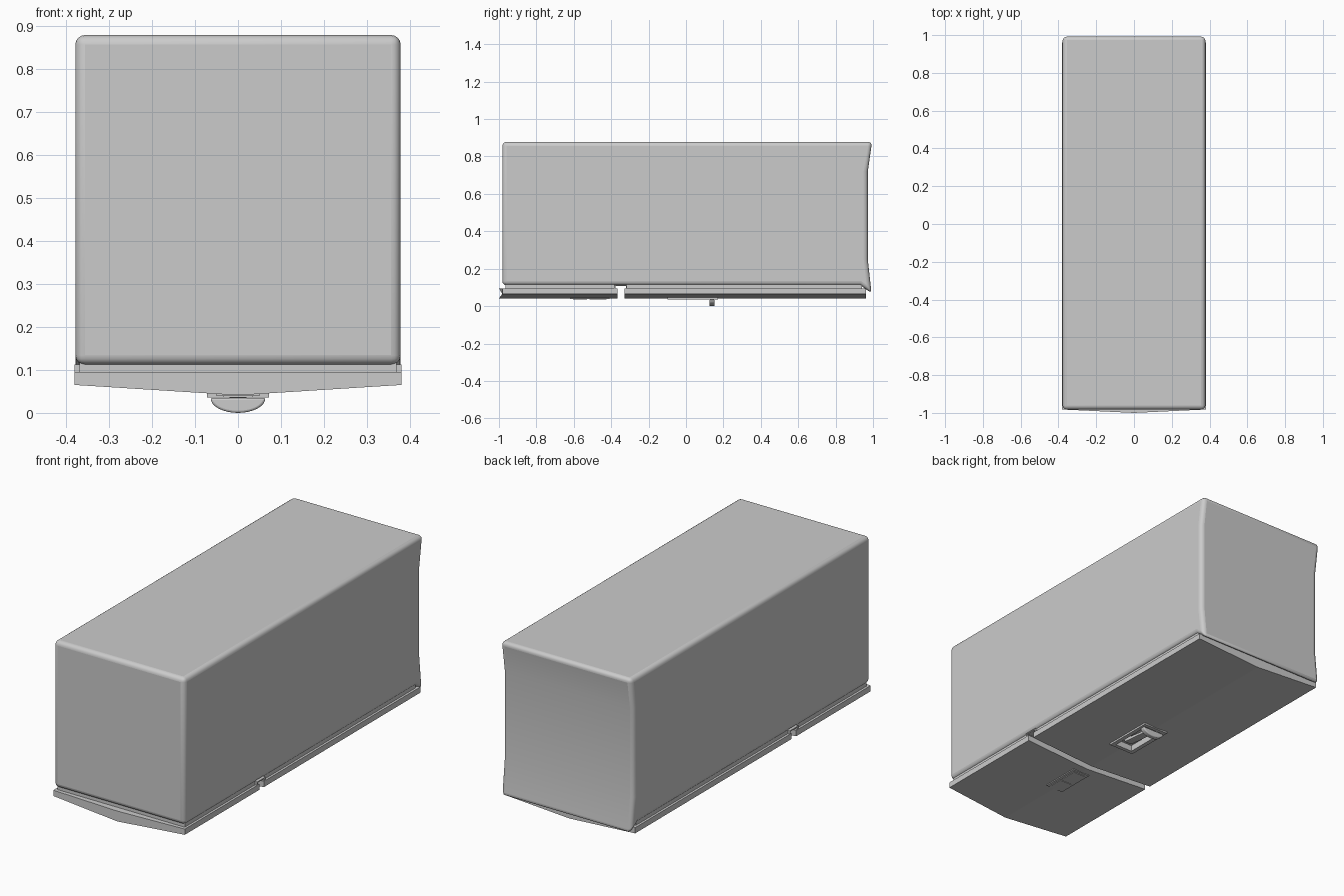
import bpy, bmesh, math

if "Cube" in bpy.data.objects:
    bpy.data.objects.remove(bpy.data.objects["Cube"])


def extrude(name, rings):
    """Join two matching closed rings of points into a capped solid."""
    bm = bmesh.new()
    a, b = [[bm.verts.new(p) for p in ring] for ring in rings]
    n = len(a)
    for i in range(n):
        j = (i + 1) % n
        bm.faces.new((a[i], a[j], b[j], b[i]))
    bm.faces.new(a)
    bm.faces.new(b[::-1])
    bmesh.ops.recalc_face_normals(bm, faces=bm.faces)
    me = bpy.data.meshes.new(name)
    bm.to_mesh(me)
    bm.free()
    ob = bpy.data.objects.new(name, me)
    bpy.context.collection.objects.link(ob)
    return ob


def box(name, x0, x1, y0, y1, z0, z1):
    ring = [(x0, y0), (x1, y0), (x1, y1), (x0, y1)]
    return extrude(name, [[(x, y, z) for x, y in ring] for z in (z0, z1)])


def along_x(name, profile, half):
    return extrude(name, [[(x, y, z) for y, z in profile] for x in (-half, half)])


def along_y(name, profile, y0, y1, bow=0.0):
    front = [(x, y0 + bow * abs(x) / 0.38, z) for x, z in profile]
    return extrude(name, [front, [(x, y1, z) for x, z in profile]])


def bevel(ob, width, segments):
    m = ob.modifiers.new("Bevel", 'BEVEL')
    m.width, m.segments = width, segments
    m.limit_method, m.angle_limit = 'ANGLE', math.radians(45)


def smooth(ob):
    bpy.ops.object.select_all(action='DESELECT')
    ob.select_set(True)
    bpy.context.view_layer.objects.active = ob
    bpy.ops.object.shade_smooth_by_angle(angle=math.radians(35))


# Main body with a dished back face and drooping rear lip
body = along_x("body", [(-0.982, 0.112), (0.93, 0.112), (0.992, 0.07), (0.972, 0.25),
                        (0.972, 0.72), (0.995, 0.878), (-0.982, 0.878)], 0.378)
bevel(body, 0.022, 4)
smooth(body)

# Recessed plinths between body and underside panels
box("front_plinth", -0.368, 0.368, -0.965, -0.385, 0.09, 0.118)
box("rear_plinth", -0.368, 0.368, -0.315, 0.94, 0.09, 0.118)

# Shallow V-shaped underside panels
vee = [(-0.38, 0.095), (-0.38, 0.065), (0, 0.041), (0.38, 0.065), (0.38, 0.095), (0, 0.095)]
along_y("front_panel", vee, -1.0, -0.366, bow=0.018)
rear = along_y("rear_panel", vee, -0.33, 0.962)

# Hat channel bridging the panel gap
along_x("joint_channel", [(-0.385, 0.085), (-0.378, 0.085), (-0.378, 0.107), (-0.322, 0.107),
                          (-0.322, 0.085), (-0.315, 0.085), (-0.315, 0.113), (-0.385, 0.113)], 0.38)

# Handle recess cut into the rear panel
cutter = box("recess_cutter", -0.05, 0.05, -0.08, 0.15, 0.0, 0.068)
cutter.hide_render = True
cutter.hide_viewport = True
cutter.display_type = 'WIRE'
cut = rear.modifiers.new("Recess", 'BOOLEAN')
cut.object, cut.operation, cut.solver = cutter, 'DIFFERENCE', 'EXACT'

# Handle frame
for side, s in (("left", -1), ("right", 1)):
    x0, x1 = sorted((s * 0.05, s * 0.072))
    box("handle_frame_" + side, x0, x1, -0.1, 0.17, 0.036, 0.05)
box("handle_frame_front", -0.05, 0.05, -0.1, -0.08, 0.036, 0.05)
box("handle_frame_rear", -0.05, 0.05, 0.15, 0.17, 0.036, 0.05)

# Half-round pull tab and lever inside the recess
arc = [(0.064 * math.cos(math.pi * i / 16), 0.036 - 0.035 * math.sin(math.pi * i / 16))
       for i in range(17)]
tab = along_y("pull_tab", arc, 0.125, 0.153)
for v in tab.data.vertices:
    v.co.z -= min(v.co.z, 0.001)
bevel(tab, 0.006, 3)
smooth(tab)
lever = along_x("lever", [(-0.05, 0.066), (-0.05, 0.05), (0.0, 0.044), (0.13, 0.034),
                          (0.13, 0.046), (0.0, 0.062)], 0.022)
bevel(lever, 0.004, 2)

# Latch plate with two raised pads on the front panel
box("latch_plate", -0.05, 0.05, -0.62, -0.41, 0.039, 0.05)
for i, (y0, y1) in enumerate(((-0.605, -0.53), (-0.515, -0.425))):
    box("latch_pad_%d" % i, -0.035, 0.035, y0, y1, 0.036, 0.045)
